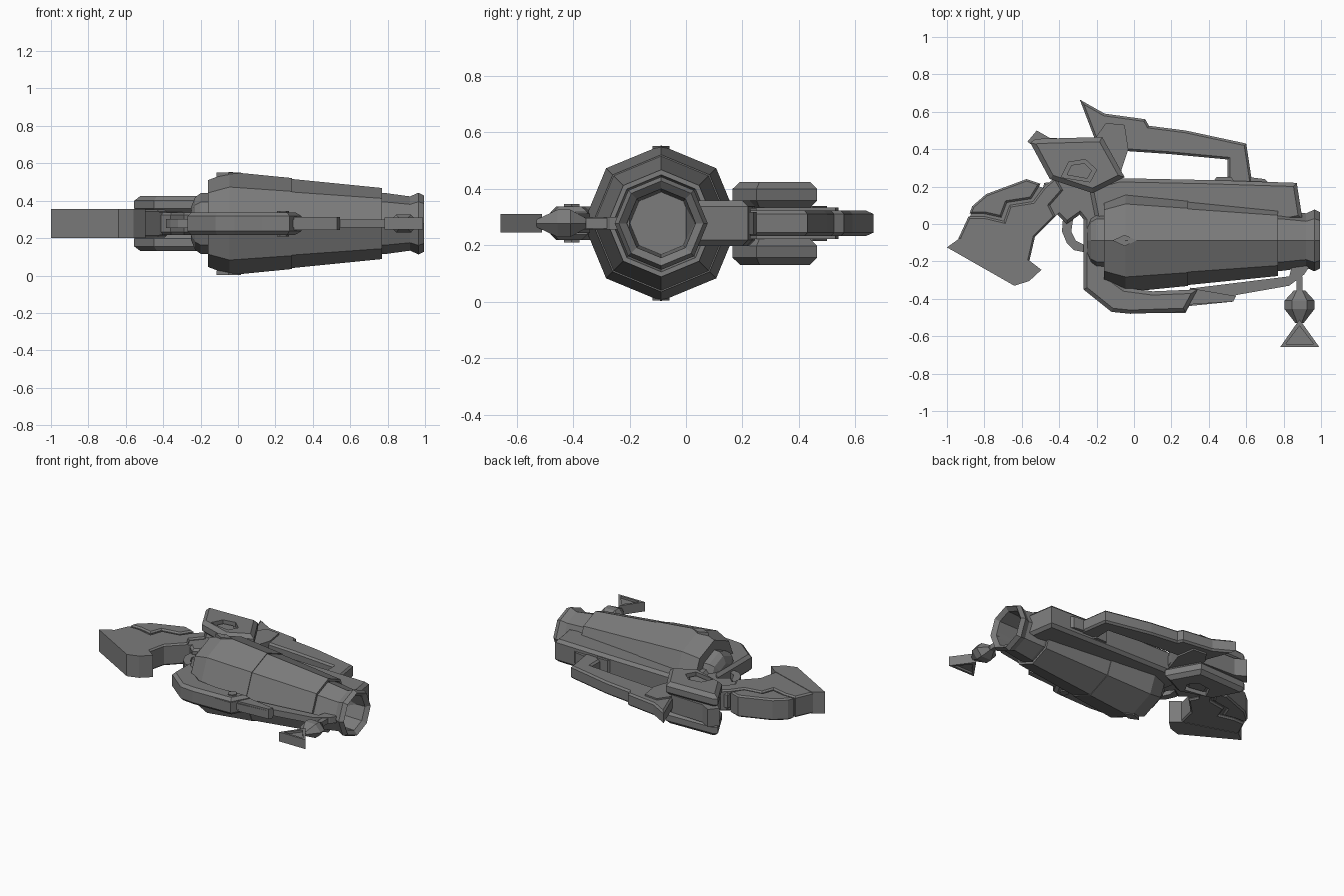
import bpy, bmesh, math
from mathutils import Vector

ZC = 0.278      # mirror plane height
AXIS_Y = -0.088  # barrel axis

grey = bpy.data.materials.new("gunmetal_grey")
grey.diffuse_color = (0.2, 0.2, 0.2, 1)


def finish(name, bm):
    bmesh.ops.recalc_face_normals(bm, faces=bm.faces[:])
    me = bpy.data.meshes.new(name)
    bm.to_mesh(me)
    bm.free()
    me.materials.append(grey)
    ob = bpy.data.objects.new(name, me)
    bpy.context.collection.objects.link(ob)
    return ob


def prism(name, pts, z0, z1, chamfer=0.0):
    """Outline in plan, extruded from z0 to z1, with optional chamfered cap edges."""
    bm = bmesh.new()
    low = [bm.verts.new((x, y, z0)) for x, y in pts]
    high = [bm.verts.new((x, y, z1)) for x, y in pts]
    n = len(pts)
    bm.faces.new(low[::-1])
    bm.faces.new(high)
    for i in range(n):
        j = (i + 1) % n
        bm.faces.new((low[i], low[j], high[j], high[i]))
    bmesh.ops.recalc_face_normals(bm, faces=bm.faces[:])
    if chamfer:
        caps = [e for e in bm.edges if abs(e.verts[0].co.z - e.verts[1].co.z) < 1e-6]
        bmesh.ops.bevel(bm, geom=caps, offset=chamfer, segments=1,
                        affect='EDGES', clamp_overlap=True)
    return finish(name, bm)


def slab(name, pts, half, chamfer=0.0):
    return prism(name, pts, ZC - half, ZC + half, chamfer)


def pair(name, pts, near, far, chamfer=0.0):
    """Same plate on both sides of the mirror plane."""
    return [prism("upper_" + name, pts, ZC + near, ZC + far, chamfer),
            prism("lower_" + name, pts, ZC - far, ZC - near, chamfer)]


def lathe(name, profile, sides=8):
    """Faceted body of revolution around the barrel axis."""
    bm = bmesh.new()
    rings = []
    for x, r in profile:
        rings.append([bm.verts.new((x, AXIS_Y + r * math.cos(2 * math.pi * k / sides),
                                    ZC + r * math.sin(2 * math.pi * k / sides)))
                      for k in range(sides)])
    for a, b in zip(rings, rings[1:]):
        for k in range(sides):
            m = (k + 1) % sides
            bm.faces.new((a[k], a[m], b[m], b[k]))
    bm.faces.new(rings[0][::-1])
    bm.faces.new(rings[-1])
    return finish(name, bm)


def ngon(cx, cy, rx, ry, n, turn=0.0):
    return [(cx + rx * math.cos(turn + 2 * math.pi * k / n),
             cy + ry * math.sin(turn + 2 * math.pi * k / n)) for k in range(n)]


def cut(target, cutter):
    cutter.hide_render = True
    cutter.hide_viewport = True
    mod = target.modifiers.new("recess", 'BOOLEAN')
    mod.operation = 'DIFFERENCE'
    mod.solver = 'EXACT'
    mod.object = cutter


# Barrel: shell, muzzle with hollow bore, rear cap
lathe("barrel_shell", [(-0.16, 0.16), (-0.16, 0.232), (-0.045, 0.276), (0.29, 0.243),
                       (0.29, 0.238), (0.77, 0.19), (0.77, 0.172), (0.74, 0.165)])
lathe("muzzle", [(0.70, 0.165), (0.78, 0.164), (0.92, 0.145), (0.965, 0.165),
                 (0.995, 0.15), (0.97, 0.122), (0.72, 0.11)])
lathe("rear_cap", [(-0.25, 0.09), (-0.23, 0.14), (-0.20, 0.162), (-0.10, 0.165)])

# Diamond studs on the barrel ridges
pair("diamond_stud", ngon(-0.05, AXIS_Y, 0.065, 0.03, 4), 0.25, 0.274)

# Top deck along the barrel
slab("top_deck", [(-0.24, 0.2), (-0.08, 0.245), (0.4, 0.235), (0.87, 0.22), (0.9, 0.03),
                  (0.75, 0.0), (-0.2, 0.0)], 0.08, 0.02)
slab("deck_catch", [(0.42, 0.22), (0.44, 0.25), (0.52, 0.25), (0.54, 0.22)], 0.055)
slab("deck_sight", [(0.6, 0.22), (0.62, 0.25), (0.7, 0.24), (0.72, 0.22)], 0.04)

# Carry handle with swept spike
slab("carry_handle", [(-0.29, 0.665), (-0.157, 0.59), (0.06, 0.56), (0.08, 0.525),
                      (0.275, 0.5), (0.6, 0.43), (0.635, 0.2), (0.5, 0.2), (0.5, 0.345),
                      (0.18, 0.375), (-0.04, 0.39), (-0.09, 0.2), (-0.22, 0.25),
                      (-0.2, 0.43)], 0.045, 0.012)
slab("handle_collar", [(-0.2, 0.47), (-0.15, 0.54), (-0.05, 0.53), (-0.03, 0.4),
                       (-0.08, 0.25), (-0.22, 0.25)], 0.056)

# Receiver between grip and barrel, with rear spur
slab("receiver", [(-0.48, 0.22), (-0.2, 0.24), (-0.15, 0.0), (-0.25, 0.0), (-0.29, 0.05),
                  (-0.36, 0.0), (-0.42, 0.06), (-0.53, 0.0)], 0.06, 0.015)
slab("rear_spur", [(-0.57, 0.44), (-0.52, 0.5), (-0.45, 0.46), (-0.2, 0.45),
                   (-0.2, 0.22), (-0.42, 0.2), (-0.49, 0.38)], 0.062)
slab("trigger", [(-0.38, 0.03), (-0.385, -0.04), (-0.36, -0.1), (-0.32, -0.14),
                 (-0.27, -0.15), (-0.27, -0.11), (-0.31, -0.09), (-0.335, -0.04),
                 (-0.325, 0.03)], 0.025)

# Side pods with recessed badge plates
pod = [(-0.555, 0.435), (-0.525, 0.455), (-0.17, 0.465), (-0.05, 0.25), (-0.22, 0.165),
       (-0.45, 0.24)]
recess = [(-0.39, 0.25), (-0.35, 0.33), (-0.26, 0.345), (-0.2, 0.29), (-0.235, 0.225)]
plate = [(-0.36, 0.262), (-0.335, 0.315), (-0.265, 0.325), (-0.225, 0.285), (-0.25, 0.242)]
pods = pair("side_pod", pod, 0.055, 0.147, 0.025)
cutters = pair("pod_cutter", recess, 0.115, 0.2)
for body, cutter in zip(pods, cutters):
    cut(body, cutter)
pair("pod_plate", plate, 0.1, 0.13)

# Grip: core, raised side panels split by a groove, butt plate
slab("grip_core", [(-0.92, -0.09), (-0.86, 0.09), (-0.78, 0.155), (-0.575, 0.23),
                   (-0.48, 0.19), (-0.42, 0.24), (-0.34, 0.13), (-0.42, 0.04),
                   (-0.53, -0.07), (-0.57, -0.2), (-0.62, -0.22)], 0.06)
slab("grip_back_panel", [(-0.88, 0.055), (-0.865, 0.095), (-0.79, 0.16), (-0.575, 0.24),
                         (-0.5, 0.215), (-0.55, 0.135), (-0.68, 0.115), (-0.71, 0.035),
                         (-0.8, 0.055)], 0.076, 0.01)
slab("grip_front_panel", [(-0.94, -0.08), (-0.885, 0.04), (-0.8, 0.04), (-0.695, 0.015),
                          (-0.665, 0.1), (-0.54, 0.12), (-0.48, 0.2), (-0.42, 0.25),
                          (-0.38, 0.18), (-0.45, 0.1), (-0.42, 0.04), (-0.53, -0.07),
                          (-0.56, -0.2), (-0.62, -0.22)], 0.074, 0.01)
slab("butt_plate", [(-1.0, -0.125), (-0.64, -0.33), (-0.56, -0.305), (-0.495, -0.245),
                    (-0.56, -0.195), (-0.93, -0.075)], 0.077)

# Lower guard wrapping the barrel, with pivot bolt and thin front rail
slab("lower_guard", [(-0.27, 0.05), (-0.27, -0.35), (-0.12, -0.47), (-0.02, -0.48),
                     (0.275, -0.47), (0.34, -0.35), (0.1, -0.36), (-0.05, -0.34),
                     (-0.13, -0.28), (-0.18, 0.05)], 0.06, 0.02)
slab("pivot_bolt", ngon(0.24, -0.405, 0.032, 0.032, 6), 0.068)
slab("guard_plate", [(0.12, -0.475), (0.275, -0.475), (0.3, -0.43), (0.53, -0.415),
                     (0.545, -0.385), (0.34, -0.35), (0.3, -0.34), (0.27, -0.44),
                     (0.13, -0.45)], 0.035)
slab("front_rail", [(0.28, -0.44), (0.53, -0.415), (0.545, -0.38), (0.83, -0.33),
                    (0.91, -0.27), (0.955, -0.2), (0.85, -0.2), (0.83, -0.28),
                    (0.3, -0.345)], 0.022)

# Hanging charm: link, faceted bead, triangular pendant
slab("charm_link", [(0.868, -0.28), (0.902, -0.28), (0.902, -0.4), (0.868, -0.4)], 0.018)
bm = bmesh.new()
for r0, r1, y0, y1 in ((0.03, 0.08, -0.355, -0.41), (0.08, 0.08, -0.41, -0.455),
                       (0.08, 0.022, -0.455, -0.53)):
    a, b = [[bm.verts.new((0.885 + r * math.cos(math.pi * k / 3), y,
                           ZC + 0.7 * r * math.sin(math.pi * k / 3)))
             for k in range(6)] for r, y in ((r0, y0), (r1, y1))]
    for k in range(6):
        m = (k + 1) % 6
        bm.faces.new((a[k], a[m], b[m], b[k]))
bmesh.ops.remove_doubles(bm, verts=bm.verts[:], dist=1e-4)
bmesh.ops.holes_fill(bm, edges=[e for e in bm.edges if e.is_boundary], sides=6)
finish("charm_bead", bm)
pendant = slab("charm_pendant", [(0.885, -0.51), (0.99, -0.657), (0.782, -0.657)], 0.033)
for cutter in pair("pendant_cutter", [(0.885, -0.545), (0.96, -0.642), (0.811, -0.642)],
                   0.018, 0.08):
    cut(pendant, cutter)
